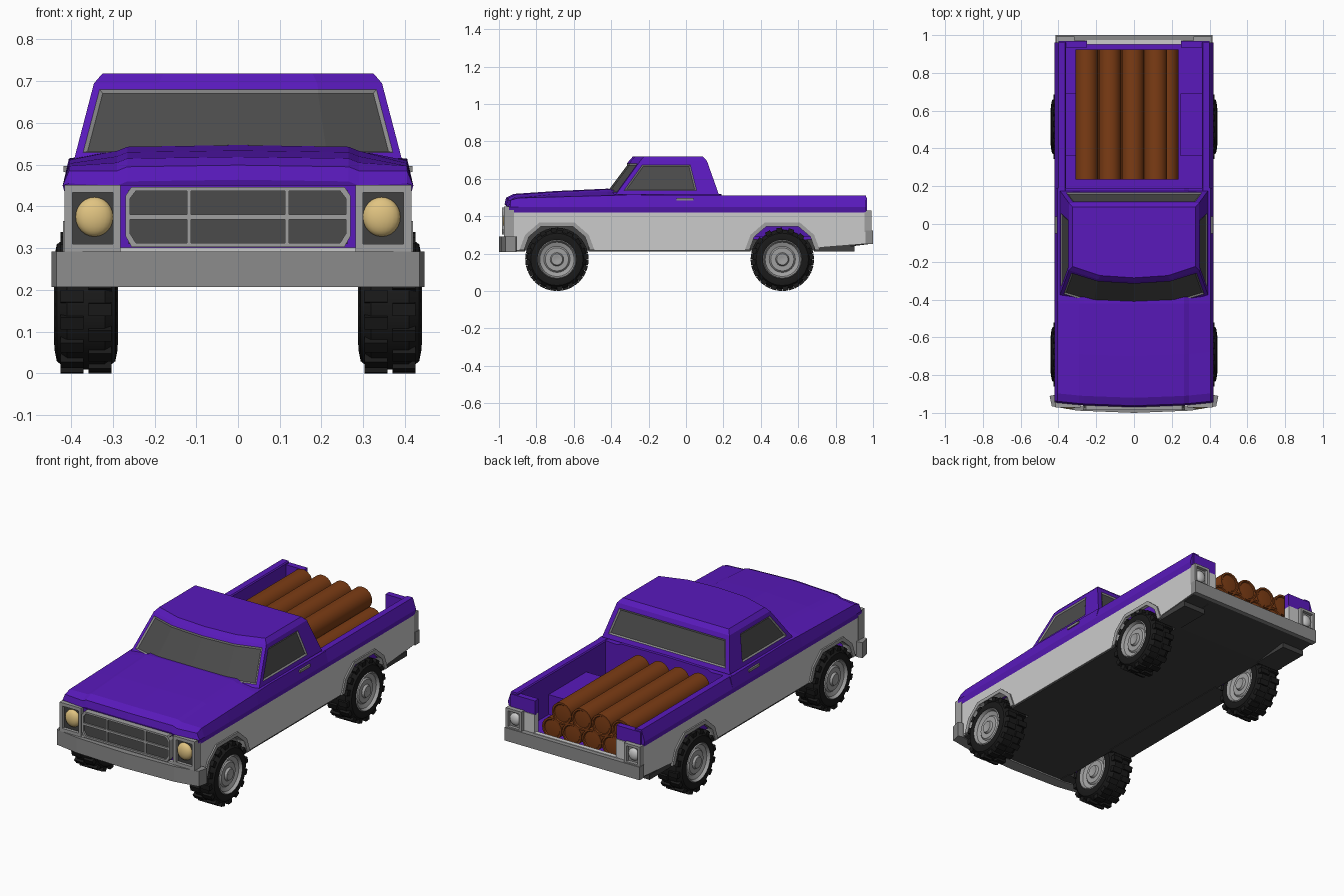
import bpy, bmesh
from math import sin, cos, pi, radians
from mathutils import Matrix, Vector

if "Cube" in bpy.data.objects:
    bpy.data.objects.remove(bpy.data.objects["Cube"])


def material(name, r, g, b):
    m = bpy.data.materials.new(name)
    m.diffuse_color = (r, g, b, 1)
    m.use_nodes = True
    m.node_tree.nodes["Principled BSDF"].inputs["Base Color"].default_value = m.diffuse_color
    return m


PURPLE = material("purple_paint", .1, .01, .5)
STEEL = material("bumper_grey", .26, .26, .26)
GLASS = material("dark_glass", .07, .07, .07)
DARK = material("underside_dark", .05, .05, .05)
TYRE = material("tyre_black", .01, .01, .01)
WOOD = material("log_brown", .2, .045, .007)
LAMP = material("lamp_yellow", .75, .55, .22)
RIM = material("rim_grey", .35, .35, .35)
AXLES = (-.69, .515)


def finish(name, bm, mat=None, smooth=False):
    bmesh.ops.remove_doubles(bm, verts=bm.verts, dist=1e-5)
    bmesh.ops.recalc_face_normals(bm, faces=bm.faces)
    me = bpy.data.meshes.new(name)
    bm.to_mesh(me)
    bm.free()
    if mat:
        me.materials.append(mat)
    if smooth:
        me.polygons.foreach_set("use_smooth", [True] * len(me.polygons))
        me.set_sharp_from_angle(angle=radians(35))
    ob = bpy.data.objects.new(name, me)
    bpy.context.scene.collection.objects.link(ob)
    return ob


def loft(name, rings, mat=None, caps=True, smooth=False):
    bm = bmesh.new()
    vs = [[bm.verts.new(p) for p in r] for r in rings]
    n = len(rings[0])
    for a, b in zip(vs, vs[1:]):
        for j in range(n):
            bm.faces.new((a[j], a[(j + 1) % n], b[(j + 1) % n], b[j]))
    if caps:
        bm.faces.new(vs[0])
        bm.faces.new(vs[-1])
    return finish(name, bm, mat, smooth)


def prism_x(name, yz, x0, x1, mat=None):
    return loft(name, [[(x, y, z) for y, z in yz] for x in (x0, x1)], mat)


def box(name, x0, x1, y0, y1, z0, z1, mat=None):
    return prism_x(name, [(y0, z0), (y1, z0), (y1, z1), (y0, z1)], x0, x1, mat)


def lathe(name, profile, centre, axis, mat, n=24):
    """Revolve (offset, radius) points about the x or y axis."""
    c = Vector(centre)
    bm = bmesh.new()
    rings = []
    for t, r in profile:
        ring = []
        for i in range(n):
            u, v = r * cos(2 * pi * i / n), r * sin(2 * pi * i / n)
            ring.append(bm.verts.new(c + Vector((t, u, v) if axis == 'x' else (u, t, v))))
        rings.append(ring)
    for a, b in zip(rings, rings[1:]):
        for j in range(n):
            bm.faces.new((a[j], a[(j + 1) % n], b[(j + 1) % n], b[j]))
    bmesh.ops.dissolve_degenerate(bm, dist=1e-6, edges=bm.edges)
    return finish(name, bm, mat, True)


def frame(name, x0, x1, z0, z1, y0, y1, w, mat=None):
    """Rectangular frame facing the y axis, with bars of width w."""
    def ring(d, y):
        return [(x0 + d, y, z0 + d), (x1 - d, y, z0 + d), (x1 - d, y, z1 - d), (x0 + d, y, z1 - d)]
    return loft(name, [ring(0, y1), ring(0, y0), ring(w, y0), ring(w, y1), ring(0, y1)], mat, False)


def lamp(name, x, y, z, r, mat):
    bm = bmesh.new()
    bmesh.ops.create_uvsphere(bm, u_segments=20, v_segments=12, radius=r)
    bmesh.ops.transform(bm, matrix=Matrix.Translation((x, y, z)) @ Matrix.Diagonal((1, .55, 1.05, 1)), verts=bm.verts)
    finish(name, bm, mat, True)


def mirrored(half):
    """Complete a half ring that starts or ends on x = 0."""
    return half + [(-p[0],) + tuple(p[1:]) for p in reversed(half) if p[0] > 0]


# Hood, fenders and cab shoulders
rings = []
for y, shoulder, h in ((-.97, .455, .46), (-.962, .485, .495), (-.92, .497, .515), (-.7, .503, .53),
                       (-.42, .51, .543), (-.3, .515, .53), (.19, .51, .515)):
    half = [(.41, .415), (.42, .45), (.405, shoulder), (.29, h - .01), (.265, h), (0, h + .004)]
    sweep = .025 if y < -.5 else 0
    rings.append([(x, y + sweep * (x / .42) ** 2, z) for x, z in mirrored(half)])
loft("hood_and_shoulders", rings, PURPLE)
box("nose", -.405, .405, -.95, -.88, .25, .45, PURPLE)
box("engine_core", -.28, .28, -.9, .18, .25, .42, DARK)
box("bed_bulkhead", -.4, .4, .15, .19, .22, .42, PURPLE)

# Cab with framed windows
cab_rings = []
for z, w, front, corner, pillar, rear in ((.515, .392, -.44, -.375, .085, .176), (.695, .345, -.305, -.245, .04, .112),
                                          (.718, .325, -.285, -.225, .035, .09)):
    half = [(0, front, z), (w * .55, front + .012, z), (w, corner, z), (w, pillar, z), (w, rear, z)]
    cab_rings.append(mirrored(half))
cab = loft("cab", cab_rings, PURPLE)
cab.data.materials.append(STEEL)
cab.data.materials.append(GLASS)
bm = bmesh.new()
bm.from_mesh(cab.data)
bm.faces.ensure_lookup_table()
windows = [[bm.faces[i] for i in ids] for ids in ((0, 1, 7, 8), (2,), (6,), (4,))]
for faces, margin in zip(windows, (.018, .022, .022, .025)):
    bmesh.ops.inset_region(bm, faces=faces, thickness=margin, use_even_offset=True)
    rim = bmesh.ops.inset_region(bm, faces=faces, thickness=.008, depth=-.006, use_even_offset=True)
    for f in rim["faces"]:
        f.material_index = 1
    for f in faces:
        f.material_index = 2
bm.to_mesh(cab.data)
bm.free()

# Lower side panels with wheel arches, bed walls, rockers and handles
ARCH = [(.175, .22), (.15, .29), (.085, .345), (-.085, .345), (-.15, .29), (-.175, .22)]
LIP = [(-.2, .22), (-.17, .3), (-.095, .365), (.095, .365), (.17, .3), (.2, .22)]
side_profile = [(-.945, .42), (.968, .42), (.968, .255), (.72, .235)]
for c in reversed(AXLES):
    side_profile += [(c + y, z) for y, z in ARCH]
side_profile.append((-.945, .22))
for s, tag in ((1, "right"), (-1, "left")):
    prism_x("lower_side_" + tag, side_profile, s * .37, s * .411)
    for c, end in zip(AXLES, ("front", "rear")):
        prism_x(f"{end}_arch_lip_{tag}", [(c + y, z) for y, z in ARCH + LIP], s * .38, s * .419, RIM)
    wall = [(.36, .29), (.36, .505), (.365, .511), (.4, .511), (.42, .45), (.41, .415), (.39, .29)]
    loft("bed_wall_" + tag, [[(s * x, y, z) for x, z in wall] for y in (.17, .962)], PURPLE)
    box("bed_wheel_box_" + tag, s * .245, s * .37, .36, .69, .285, .4, PURPLE)
    box("bed_corner_post_" + tag, s * .25, s * .4, .935, .968, .42, .5, PURPLE)
    box("tail_pillar_" + tag, s * .25, s * .41, .935, .972, .28, .425)
    for y0, y1 in ((-.94, -.86), (-.52, .345), (.685, .9)):
        box("rocker_" + tag, s * .27, s * .407, y0, y1, .212, .24, DARK)
    box("door_handle_" + tag, s * .395, s * .418, -.05, .04, .483, .497, STEEL)

    # Headlights and tail lights
    hx = sorted((s * .282, s * .415))
    frame("headlight_frame_" + tag, *hx, .292, .452, -.972, -.92, .018, RIM)
    box("headlight_recess_" + tag, s * .29, s * .41, -.955, -.93, .3, .445, DARK)
    lamp("headlight_" + tag, s * .344, -.955, .375, .045, LAMP)
    tx = sorted((s * .315, s * .412))
    frame("tail_light_frame_" + tag, *tx, .315, .43, .955, .993, .014, RIM)
    box("tail_light_recess_" + tag, s * .32, s * .408, .955, .975, .32, .425, STEEL)
    lamp("tail_light_" + tag, s * .364, .975, .372, .032, None)

# Underside, bed floor and tail sill
prism_x("underside", [(-.94, .215), (.7, .215), (.975, .25), (.975, .28), (-.94, .28)], -.285, .285, DARK)
prism_x("rear_underside", [(.69, .225), (.975, .25), (.975, .285), (.69, .285)], -.405, .405, DARK)
box("bed_floor", -.365, .365, .18, .96, .275, .29, PURPLE)
box("tail_sill", -.26, .26, .95, .975, .26, .325)

# Bumpers
plan = [(.447, -.91), (.435, -.965), (.3, -.988), (0, -1)]
back = [(0, -.93), (.3, -.925), (.42, -.905)]
outline = plan + [(-x, y) for x, y in reversed(plan[:3])] + [(-x, y) for x, y in reversed(back)] + back[1:]
loft("front_bumper", [[(x, y, z) for x, y in outline] for z in (.207, .292)], STEEL)
box("rear_bumper", -.415, .415, .96, 1.0, .25, .322, STEEL)

# Grille
box("grille_mesh", -.262, .262, -.975, -.94, .31, .44, GLASS)
octagon = [(.27, .33), (.27, .425), (.255, .447), (-.255, .447), (-.27, .425), (-.27, .33), (-.255, .303), (.255, .303)]
inner = [(x * .96, .375 + (z - .375) * .86) for x, z in octagon]
loft("grille_surround", [[(x, y, z) for x, z in shape] for shape, y in
                         ((octagon, -.94), (octagon, -.985), (inner, -.985), (inner, -.94))], RIM, False)
box("grille_bar", -.262, .262, -.983, -.95, .369, .381, RIM)
for x in (-.117, .117):
    box("grille_divider", x - .005, x + .005, -.983, -.95, .31, .44, RIM)
box("grille_lower_trim", -.3, .3, -.968, -.93, .285, .302)

# Wheels: tyre, tread lugs and dished rim
tyre = [(-.07, .1), (-.075, .115), (-.07, .14), (-.045, .159), (.045, .159), (.07, .14), (.075, .115), (.07, .1)]
face = [(.07, .106), (.077, .1), (.06, .092), (.052, .07), (.06, .062), (.06, .036), (.072, .03), (.072, .015), (.066, 0)]
rim = face[::-1] + [(-t, r) for t, r in face]
for cy, end in zip(AXLES, ("front", "rear")):
    for s, tag in ((1, "right"), (-1, "left")):
        c = Vector((s * .364, cy, .169))
        lathe(f"{end}_tyre_{tag}", tyre, c, 'x', TYRE)
        lathe(f"{end}_rim_{tag}", rim, c, 'x', RIM)
        bm = bmesh.new()
        for side in (-1, 1):
            for i in range(16):
                a = 2 * pi * (i + side * .25) / 16
                m = (Matrix.Translation(c) @ Matrix.Rotation(a, 4, 'X') @ Matrix.Translation((side * .034, 0, .155))
                     @ Matrix.Diagonal((.055, .03, .028, 1)))
                bmesh.ops.create_cube(bm, size=1, matrix=m)
        finish(f"{end}_tread_{tag}", bm, TYRE)

# Stacked logs with recessed ends
log = [(.235, 0), (.24, .046), (.235, .05), (.235, .06), (.925, .06), (.925, .05), (.92, .046), (.925, 0)]
for row, (x0, z) in enumerate(((-.19, .35), (-.25, .449))):
    for i in range(4):
        lathe(f"log_{row}_{i}", log, (x0 + i * .122, 0, z), 'y', WOOD, 18)
